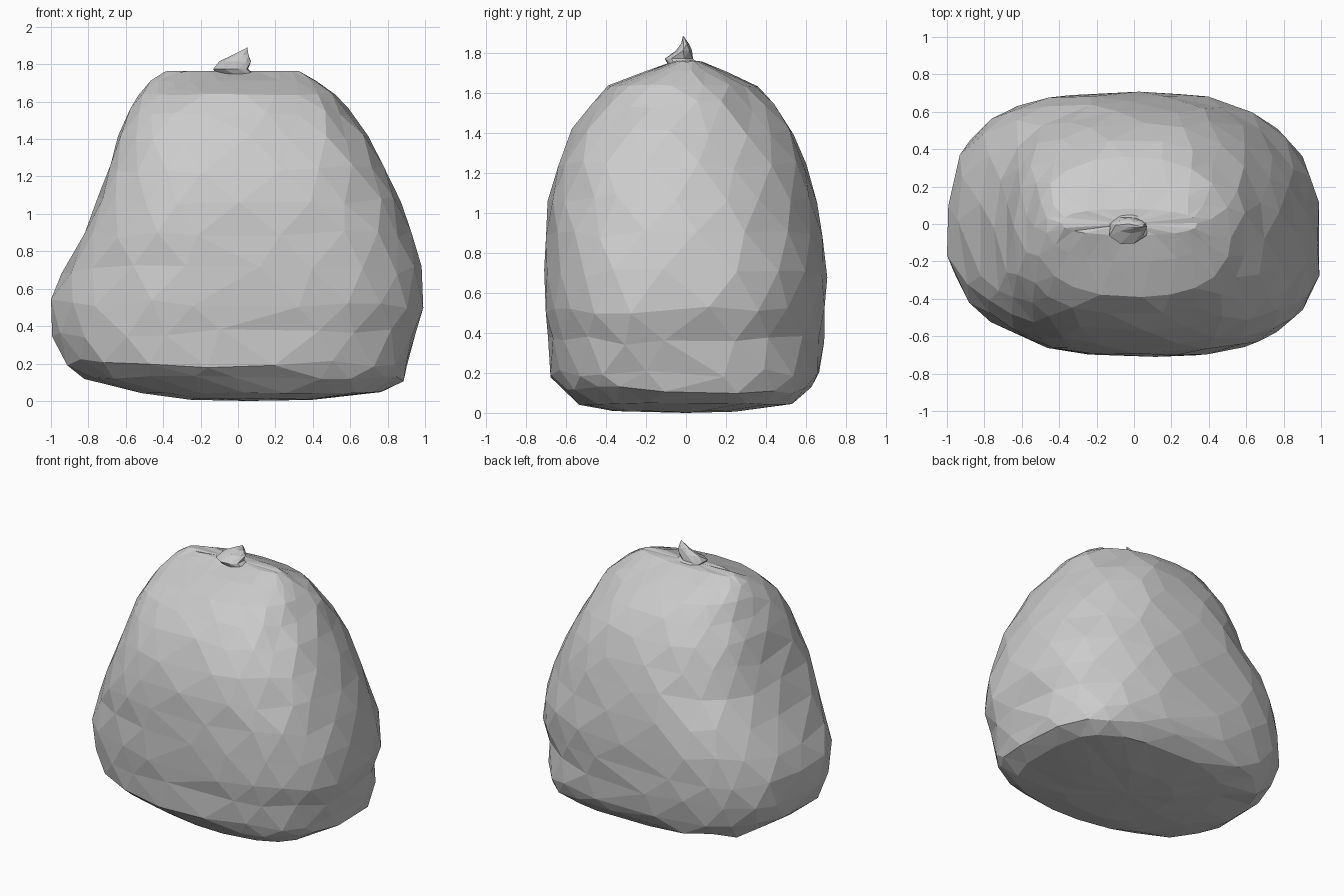
import bpy, bmesh, random
from math import sin, cos, tau

if "Cube" in bpy.data.objects:
    bpy.data.objects.remove(bpy.data.objects["Cube"])

random.seed(4)


def sack_power(z, right, back):
    """Squareness of each corner of the sack at a given height."""
    if right and back:                       # foot sticks out, slimmer above
        return 3.1 if z < 0.3 else 2.5 if z < 0.8 else 2.25
    if right:
        return 2.8 if z < 0.9 else 2.5
    if back:
        return 3.0 if z < 0.9 else 2.5
    return 2.9 if 0.85 < z < 1.6 else 2.3     # full front-left fold


def round_power(z, right, back):
    return 2


def ring_point(ring, a, power, lean):
    """Point on a rounded, lopsided oval that fills the given extents."""
    z, x0, x1, y0, y1 = ring
    cx = (x0 + x1) / 2
    cy = (y0 + y1) / 2 + lean * (y1 - y0)
    c, s = cos(a), sin(a)
    rx = (x1 - x0) / 2
    ry = (y1 - cy) if s > 0 else (cy - y0)
    e = 2 / power(z, c > 0, s > 0)
    px = cx + rx * abs(c) ** e * (1 if c > 0 else -1)
    py = cy + ry * abs(s) ** e * (1 if s > 0 else -1)
    return px, py, z


def loft(name, rings, sides, power, lean, jitter, bottom, top):
    """Skin a stack of staggered ovals with flat triangles, ends closed to a point."""
    bm = bmesh.new()
    rows = []
    for i, ring in enumerate(rings):
        row = []
        for k in range(sides):
            a = tau * (k + 0.5 * (i % 2) + random.uniform(-0.18, 0.18)) / sides
            p = ring_point(ring, a, power, lean)
            # keep vertical jitter only away from the ends
            dz = random.uniform(-jitter, jitter) * (1 if 1 < i < len(rings) - 3 else 0.2)
            g = 1 + random.uniform(-jitter, jitter) * 0.2
            row.append(bm.verts.new((p[0] * g, p[1] * g, p[2] + dz)))
        rows.append(row)
    for i in range(len(rows) - 1):
        lo, hi = rows[i], rows[i + 1]
        for k in range(sides):
            n = (k + 1) % sides
            if i % 2 == 0:
                bm.faces.new((lo[k], lo[n], hi[k]))
                bm.faces.new((lo[n], hi[n], hi[k]))
            else:
                bm.faces.new((lo[k], lo[n], hi[n]))
                bm.faces.new((lo[k], hi[n], hi[k]))
    for row, tip in ((rows[0], bottom), (rows[-1], top)):
        v = bm.verts.new(tip)
        for k in range(sides):
            bm.faces.new((row[k], row[(k + 1) % sides], v))
    bmesh.ops.recalc_face_normals(bm, faces=bm.faces)
    mesh = bpy.data.meshes.new(name)
    bm.to_mesh(mesh)
    bm.free()
    obj = bpy.data.objects.new(name, mesh)
    bpy.context.collection.objects.link(obj)
    return obj


# Slumped sack body: z, left, right, front, back
body = [
    (0.01, -0.25, 0.40, -0.38, 0.26),
    (0.045, -0.52, 0.77, -0.54, 0.54),
    (0.11, -0.82, 0.89, -0.63, 0.63),
    (0.20, -0.93, 0.91, -0.68, 0.67),
    (0.36, -0.99, 0.95, -0.69, 0.69),
    (0.52, -1.00, 1.00, -0.71, 0.70),
    (0.70, -0.94, 0.98, -0.71, 0.71),
    (0.89, -0.83, 0.93, -0.70, 0.69),
    (1.07, -0.75, 0.87, -0.69, 0.66),
    (1.24, -0.69, 0.79, -0.65, 0.61),
    (1.40, -0.64, 0.70, -0.57, 0.54),
    (1.54, -0.58, 0.60, -0.48, 0.45),
    (1.64, -0.53, 0.52, -0.39, 0.36),
    (1.71, -0.47, 0.42, -0.20, 0.20),
    (1.76, -0.39, 0.34, -0.06, 0.08),
]
loft("sack_body", body, 20, sack_power, -0.05, 0.025, (0.05, 0, 0), (-0.03, 0, 1.765))

# Twisted knot of gathered cloth on top
knot = [
    (1.73, -0.10, 0.11, -0.08, 0.08),
    (1.775, -0.14, 0.06, -0.11, 0.04),
    (1.815, -0.10, 0.07, -0.05, 0.03),
    (1.85, -0.03, 0.06, -0.025, 0.015),
]
loft("sack_knot", knot, 8, round_power, 0, 0.01, (0, 0, 1.70), (0.05, -0.015, 1.89))
